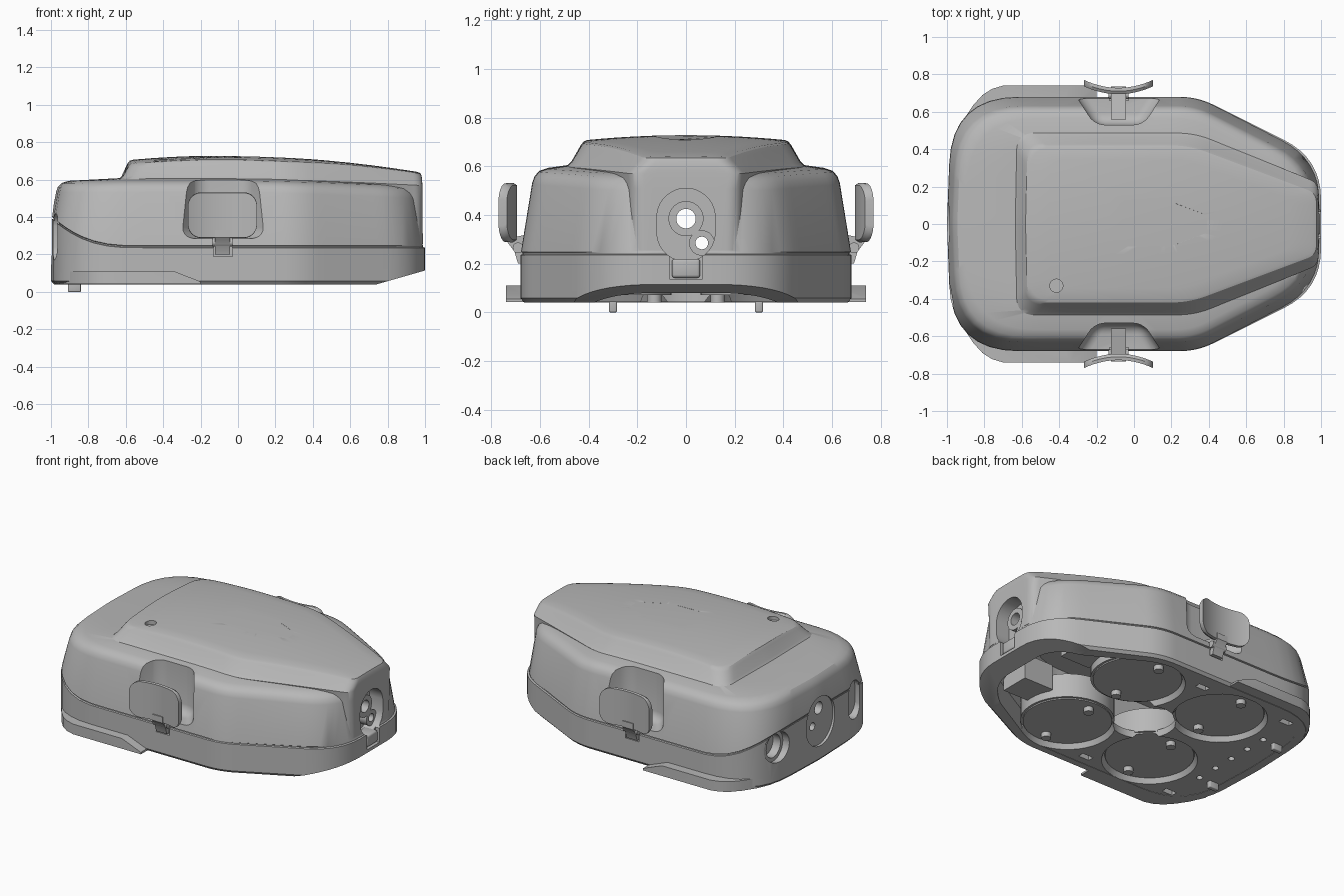
import bpy, bmesh, math
from mathutils import Matrix, Vector

if "Cube" in bpy.data.objects:
    bpy.data.objects.remove(bpy.data.objects["Cube"])

grey = bpy.data.materials.new("plain grey")
grey.diffuse_color = (0.48, 0.48, 0.48, 1)
grey.use_nodes = True
grey.node_tree.nodes["Principled BSDF"].inputs["Base Color"].default_value = grey.diffuse_color


def make(name, bm):
    bmesh.ops.recalc_face_normals(bm, faces=bm.faces)
    me = bpy.data.meshes.new(name)
    bm.to_mesh(me)
    bm.free()
    me.materials.append(grey)
    ob = bpy.data.objects.new(name, me)
    bpy.context.collection.objects.link(ob)
    return ob


def loft(name, rings):
    """Skin a list of equal-length point rings and cap both ends."""
    bm = bmesh.new()
    vs = [[bm.verts.new(p) for p in r] for r in rings]
    n = len(vs[0])
    for a, b in zip(vs, vs[1:]):
        for i in range(n):
            j = (i + 1) % n
            bm.faces.new((a[i], a[j], b[j], b[i]))
    bm.faces.new(vs[0])
    bm.faces.new(vs[-1])
    return make(name, bm)


def prism(name, pts, z0, z1):
    return loft(name, [[(x, y, z) for x, y in pts] for z in (z0, z1)])


def box(name, x0, x1, y0, y1, z0, z1):
    return prism(name, [(x0, y0), (x1, y0), (x1, y1), (x0, y1)], z0, z1)


def cyl(name, c, r, depth, axis="Z", r2=None, seg=40):
    bm = bmesh.new()
    m = Matrix.Translation(c)
    if axis == "X":
        m = m @ Matrix.Rotation(math.pi / 2, 4, "Y")
    bmesh.ops.create_cone(bm, cap_ends=True, segments=seg, radius1=r,
                          radius2=r if r2 is None else r2, depth=depth, matrix=m)
    return make(name, bm)


def apply(ob, mod):
    bpy.context.view_layer.objects.active = ob
    bpy.ops.object.modifier_apply(modifier=mod.name)


def combine(ob, other, op="DIFFERENCE"):
    m = ob.modifiers.new("cut", "BOOLEAN")
    m.operation, m.solver, m.object = op, "EXACT", other
    apply(ob, m)
    bpy.data.objects.remove(other)


def bevel(ob, w, seg=3):
    m = ob.modifiers.new("round", "BEVEL")
    m.width, m.segments = w, seg
    apply(ob, m)
    return ob


def outline(xl, xr, xk, y, yn, z, tl=0.36, tr=0.22, bow=0.025):
    """Plan shape: rounded tail, straight flanks, tapered nose."""
    cs = [(xl, 0, .05), (xl + bow, -y, tl), (xk, -y, .1), (xr, -yn, tr),
          (xr, yn, tr), (xk, y, .1), (xl + bow, y, tl)]
    P = [Vector(c[:2]) for c in cs]
    arcs = []
    for i, p in enumerate(P):
        a = p + (P[i - 1] - p).normalized() * cs[i][2]
        b = p + (P[(i + 1) % 7] - p).normalized() * cs[i][2]
        arcs.append([a * (1 - t) ** 2 + p * 2 * t * (1 - t) + b * t * t
                     for t in (k / 8 for k in range(9))])
    pts = []
    for i, a in enumerate(arcs):
        nxt = arcs[(i + 1) % 7][0]
        pts += a + [a[-1].lerp(nxt, k / 8) for k in range(1, 8)]
    return [(p.x, p.y, z(p.x, p.y) if callable(z) else z) for p in pts]


def stadium(name, x0, x1, zlo, zhi, r, cy=0):
    """Upright slot shape running along x."""
    pts = [(cy + r * math.cos(a), (zhi - r if math.sin(a) > 0 else zlo + r) + r * math.sin(a))
           for a in ((k + .5) * math.pi / 16 for k in range(32))]
    return loft(name, [[(x, y, z) for y, z in pts] for x in (x0, x1)])


def seam(x):
    return 0.242 + 0.16 * max(0, (-0.55 - x) / 0.45) ** 2.6


def shoulder(x):
    return 0.572 - 0.035 * max(0, x) ** 1.5


def crown(x, y):
    d = x + 0.1
    return 0.728 - (0.077 if d > 0 else 0.1) * d * d - 0.12 * y * y


# Main shell with the seam groove
S = [outline(-.985, .985, .33, .665, .34, .04), outline(-1, 1, .34, .68, .35, .058),
     outline(-1, 1, .34, .68, .35, lambda x, y: seam(x) - .006),
     outline(-.992, .99, .34, .671, .342, lambda x, y: seam(x) - .003),
     outline(-.992, .99, .34, .671, .342, lambda x, y: seam(x) + .003),
     outline(-.998, .988, .34, .678, .345, lambda x, y: seam(x) + .006),
     outline(-.974, .962, .33, .632, .31, lambda x, y: shoulder(x) - .04),
     outline(-.965, .952, .33, .622, .30, lambda x, y: shoulder(x) - .012),
     outline(-.945, .935, .32, .602, .285, lambda x, y: shoulder(x) + .01),
     outline(-.905, .90, .31, .565, .26, lambda x, y: shoulder(x) + .022),
     outline(-.60, .86, .28, .45, .15, lambda x, y: shoulder(x) + .038, .1, .05)]
shell = loft("body_shell", S)

# Raised top panel whose tip runs down the nose as a column
K = [outline(-.6, .988, .3, .45, .21, .255, .1, .05, .01),
     outline(-.62, .987, .3, .47, .215, lambda x, y: shoulder(x) - .03, .1, .05, .01),
     outline(-.64, .986, .32, .488, .22, lambda x, y: shoulder(x) + .031, .1, .05, .01),
     outline(-.622, .985, .315, .470, .205, lambda x, y: shoulder(x) + .049, .1, .05, .01),
     outline(-.592, .982, .30, .432, .175, lambda x, y: crown(x, y) - .018, .1, .05, .01),
     outline(-.580, .975, .295, .42, .165, lambda x, y: crown(x, y) - .004, .1, .05, .01)]
base = outline(-.562, .955, .29, .405, .155, 0, .1, .05, .01)
for f in (1, .85, .7, .55, .4, .3):
    K.append([(.15 + (x - .15) * f, y * f, crown(.15 + (x - .15) * f, y * f)) for x, y, _ in base])
combine(shell, loft("panel", K), "UNION")

# Hollow interior, open below
combine(shell, loft("cavity", [outline(-.93, xr, .31, y, yn, z, .32, .18) for xr, y, yn, z in
                               ((.88, .62, .3, 0), (.88, .62, .3, .19), (.84, .49, .22, .28),
                                (.82, .45, .2, .5))]))
# Slanted underside of the nose
combine(shell, loft("nose_wedge", [[(.74, y, .04), (1.2, y, .172), (1.2, y, -.1), (.74, y, -.1)]
                                   for y in (-1, 1)]))
# Latch recesses in both flanks
for s in (-1, 1):
    pts = [(-.31, .8), (-.30, .67), (-.21, .53), (.05, .53), (.14, .67), (.15, .8)]
    combine(shell, bevel(prism("recess", [(x, s * y) for x, y in pts], .285, .9), .06, 5))
    combine(shell, box("stem_slot", -.13, -.03, *sorted((s * .66, s * .8)), .19, .33))

# Nose port, tail ports and through holes
combine(shell, stadium("nose_port", .89, 1.1, .21, .51, .12))
combine(shell, box("tab_notch", .97, 1.1, -.065, .065, .135, .3))
combine(shell, stadium("tail_inset", -1.1, -.98, .14, .46, .15))
combine(shell, stadium("tail_slot", -1.1, -.9, .17, .42, .075, -.38))
combine(shell, cyl("tail_port", (-1, .42, .28), .1, .24, "X"))
combine(shell, cyl("indicator_hole", (-.415, -.33, .725), .035, .09))
HOLES = ((0, .385, .04, .072), (.065, .285, .026, .052))
for y, z, r, _ in HOLES:
    combine(shell, cyl("bore", (0, y, z), r, 2.4, "X"))

# Collars in the nose port and the tail port
for y, z, r, R in HOLES:
    collar = cyl("nose_collar", (.91, y, z), R, .06, "X")
    for y2, z2, r2, _ in HOLES:
        combine(collar, cyl("bore", (.91, y2, z2), r2, .3, "X"))
collar = cyl("tail_collar", (-.9, .42, .28), .1, .08, "X")
combine(collar, cyl("bore", (-.9, .42, .28), .075, .3, "X"))
cyl("tail_port_floor", (-.875, .42, .28), .1, .02, "X")
stadium("tail_slot_floor", -.93, -.91, .16, .43, .08, -.38)
bevel(box("nose_tab", .90, .995, -.058, .058, .142, .22), .012)

# Base plate with four round openings, slots and a row of small holes
plate = loft("base_plate", [outline(-.95, .42, .2, .63, .62, z, .33, .05) for z in (.042, .09)])
CUPS = [(x, s * .33) for x in (-.40, .25) for s in (-1, 1)]
for x, y in CUPS:
    combine(plate, cyl("opening", (x, y, .065), .295, .06, r2=.265))
combine(plate, cyl("centre_opening", (-.075, 0, .06), .2, .2))
combine(plate, box("front_opening", .05, .6, -.17, .17, 0, .2))
for k in range(5):
    combine(plate, cyl("small_hole", (-.77, -.3 + k * .15, .06), .02, .2, seg=16))
for s in (-1, 1):
    for x in (-.74, -.08):
        combine(plate, box("slot", x - .04, x + .04, s * .55 - .02, s * .55 + .02, 0, .2))

# Round cups with discs and pegs
for x, y in CUPS:
    cyl("cup", (x, y, .16), .285, .16, seg=48)
    cyl("disc", (x, y, .077), .27, .01, seg=48)
    for d in (-.2, .2):
        cyl("disc_peg", (x, y + d, .06), .03, .04, seg=20)

# Internal ribs in the nose
for s in (-1, 1):
    box("nose_rib", .5, .72, s * .27 - .1, s * .27 + .1, .13, .3)

for s in (-1, 1):
    # Feet
    bevel(box("foot", -.91, -.84, s * .3 - .016, s * .3 + .016, 0, .06), .006)
    # Side rails wrapping the tail corner, with a sloped front end
    edge = [(-.955, .46), (-.91, .56), (-.86, .635), (-.81, .69), (-.76, .722), (-.70, .74)]
    rail = [[(x, s * y, z) for x, y in edge + [(xe, .74), (xe, .6), (-.7, .46)]]
            for z, xe in ((.042, -.2), (.055, -.2), (.11, -.34))]
    r = loft("side_rail", rail)
    combine(r, loft("clear", [outline(-.95, .9, .3, .64, .3, z, .34, .2) for z in (-.1, .3)]))
    # Curved latch paddle
    rings = []
    for k in range(33):
        u = -math.cos(math.pi * k / 32)
        x = -.083 + .184 * u
        e = max(0, abs(u) * .184 - .114) / .07
        h = .05 + .07 * math.sqrt(max(.002, 1 - e * e))
        y = .722 + .042 * u * u
        rings.append([(x, s * (y + dy), .41 + dz) for dy, dz in
                      ((.006, -h), (.006, h), (-.012, h + .002), (-.028, h - .008),
                       (-.028, .008 - h), (-.012, -h - .002))])
    loft("latch_paddle", rings)
    # Latch stem and hinge arm
    stem = [(.665, .2), (.69, .2), (.705, .25), (.735, .29), (.735, .33), (.70, .33),
            (.70, .31), (.56, .34), (.56, .28), (.67, .28)]
    loft("latch_stem", [[(x, s * y, z) for y, z in stem] for x in (-.122, -.043)])
    cyl("latch_pin", (-.083, s * .69, .265), .022, .105, "X", seg=20)

# Smooth shading with crisp edges
for ob in bpy.context.scene.objects:
    ob.select_set(True)
bpy.context.view_layer.objects.active = shell
bpy.ops.object.shade_smooth_by_angle(angle=math.radians(30))
